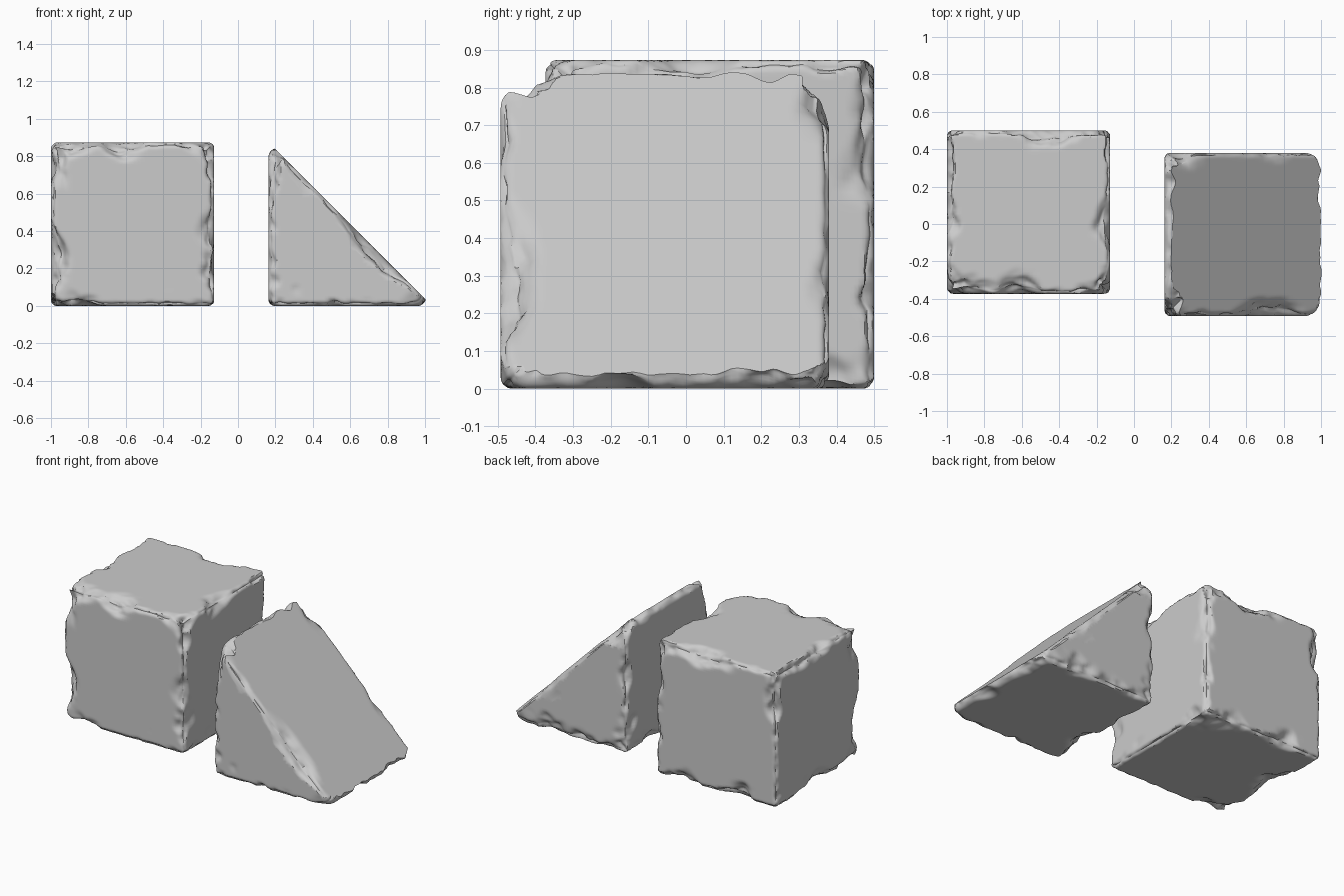
import bpy, bmesh, math
from mathutils import Vector, Matrix, noise

if "Cube" in bpy.data.objects:
    bpy.data.objects.remove(bpy.data.objects["Cube"])

H = 0.4365  # half size of a block


def wear(p, seed, base, amount):
    """Local edge radius: small rounding plus irregular chips."""
    s = Vector((seed * 7.3, seed * 3.1, seed * 5.7))
    big = max(0.0, noise.noise(p * 4.5 + s) + 0.12)
    mid = noise.noise(p * 11 + s * 2)
    cell = noise.noise(p * 9 + s, noise_basis='VORONOI_F2F1')
    return max(0.03, base + amount * (0.17 * big + 0.035 * mid + 0.03 * cell))


def chipped_block(name, half, seed, matrix, base=0.045, amount=1.0, cuts=58, cut_wear=0.0):
    bm = bmesh.new()
    bmesh.ops.create_cube(bm, size=2)
    bmesh.ops.subdivide_edges(bm, edges=bm.edges[:], cuts=cuts, use_grid_fill=True)
    half = Vector(half)
    for v in bm.verts:
        # crowd the grid towards the edges
        u = [0.5 * c + 0.5 * math.sin(c * math.pi / 2) for c in v.co]
        p = Vector([a * b for a, b in zip(u, half)])
        r = wear(p, seed, base, amount)
        # extra wear along the two edges met by the diagonal cut
        if cut_wear:
            d = abs(p.x + p.z) / 0.15
            if d < 1 and abs(p.x) > 0.2:
                r += cut_wear * (1 - d)
        r = min(r, 0.24)
        q = Vector([max(-(h - r), min(h - r, c)) for c, h in zip(p, half)])
        n = (p - q).normalized()
        # rough up only the worn zone, leaving flat faces untouched
        t = min(1.0, 3.5 * (1 - max(abs(c) for c in n)))
        rough = 0.014 * t * (0.5 + noise.noise(p * 19 + Vector((seed, 0, 0))))
        v.co = q + n * (r - max(0.0, rough))
    bm.transform(matrix)
    me = bpy.data.meshes.new(name)
    bm.to_mesh(me)
    bm.free()
    ob = bpy.data.objects.new(name, me)
    bpy.context.collection.objects.link(ob)
    return ob


def shade(ob):
    bpy.ops.object.select_all(action='DESELECT')
    ob.select_set(True)
    bpy.context.view_layer.objects.active = ob
    bpy.ops.object.shade_smooth_by_angle(angle=math.radians(35))


# Full stone block
cube = chipped_block("stone_cube", (H, H, H), 1, Matrix.Translation((-0.5635, 0.0635, H)))
shade(cube)

# Half block: a worn cube cut along its diagonal
center = Vector((0.6, -0.056, H))
wedge = chipped_block("stone_wedge", (H, H, H), 4, Matrix.Translation(center), cut_wear=0.08)

# Diagonal cutter with its own chipped edges for the slope
depth = 0.7
offset = Vector((-1, 0, -1)).normalized() * depth
cutter = chipped_block("slope_cutter", (0.9, H + 0.002, depth), 9,
                       Matrix.Translation(center + offset) @ Matrix.Rotation(math.radians(45), 4, 'Y'),
                       base=0.04, amount=0.8, cuts=64)
cutter.hide_render = True
mod = wedge.modifiers.new("slope", 'BOOLEAN')
mod.operation = 'INTERSECT'
mod.solver = 'EXACT'
mod.object = cutter
bpy.context.view_layer.update()
result = bpy.data.meshes.new_from_object(wedge.evaluated_get(bpy.context.evaluated_depsgraph_get()))
wedge.modifiers.clear()
wedge.data = result
bpy.data.objects.remove(cutter)
shade(wedge)
